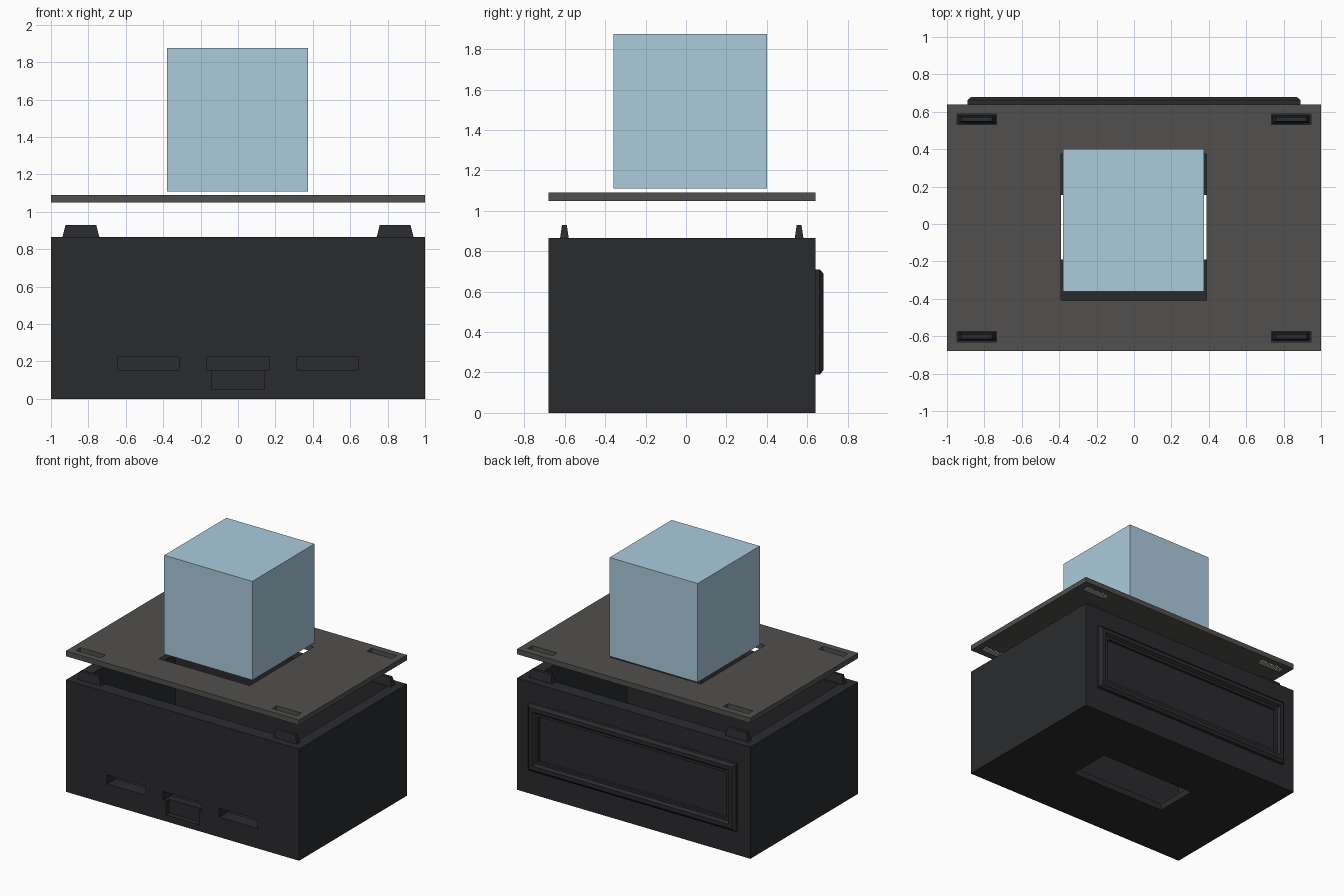
import bpy, bmesh

if "Cube" in bpy.data.objects:
    bpy.data.objects.remove(bpy.data.objects["Cube"])


def material(name, rgb):
    m = bpy.data.materials.new(name)
    m.diffuse_color = (*rgb, 1)
    m.use_nodes = True
    m.node_tree.nodes["Principled BSDF"].inputs["Base Color"].default_value = m.diffuse_color
    return m


CASE = material("charcoal", (0.023, 0.024, 0.027))
LID = material("grey", (0.082, 0.080, 0.075))
BLUE = material("pale_blue", (0.41, 0.60, 0.72))


def loft(name, rings, mat, cap=True):
    """Join successive rings of points into a skin."""
    bm = bmesh.new()
    rows = [[bm.verts.new(p) for p in r] for r in rings]
    for a, b in zip(rows, rows[1:]):
        for i in range(len(a)):
            j = (i + 1) % len(a)
            bm.faces.new((a[i], a[j], b[j], b[i]))
    if cap:
        bm.faces.new(rows[0])
        bm.faces.new(rows[-1])
    bmesh.ops.recalc_face_normals(bm, faces=bm.faces)
    me = bpy.data.meshes.new(name)
    bm.to_mesh(me)
    bm.free()
    ob = bpy.data.objects.new(name, me)
    bpy.context.collection.objects.link(ob)
    if mat:
        me.materials.append(mat)
    return ob


def rect(x0, x1, y0, y1, z):
    return [(x0, y0, z), (x1, y0, z), (x1, y1, z), (x0, y1, z)]


def box(name, x0, x1, y0, y1, z0, z1, mat=None):
    return loft(name, [rect(x0, x1, y0, y1, z0), rect(x0, x1, y0, y1, z1)], mat)


def cut(ob, *bounds):
    """Subtract a box from an object."""
    c = box("cutter", *bounds)
    c.hide_render = True
    mod = ob.modifiers.new("cut", 'BOOLEAN')
    mod.operation = 'DIFFERENCE'
    mod.solver = 'EXACT'
    mod.object = c
    bpy.context.view_layer.objects.active = ob
    bpy.ops.object.modifier_apply(modifier=mod.name)
    bpy.data.objects.remove(c, do_unlink=True)


F, B = -0.68, 0.64   # front and back faces
T = 0.105            # front and back wall thickness

# Open-topped case
case = box("case", -1, 1, F, B, 0, 0.865, CASE)
cut(case, -0.91, 0.91, F + T, B - T, 0.05, 1.0)
# floor opening
cut(case, -0.42, 0.42, -0.19, 0.155, -0.1, 0.1)
# front slots
for x0, x1 in ((-0.645, -0.315), (-0.165, 0.165), (0.315, 0.645)):
    cut(case, x0, x1, F - 0.1, F + T + 0.05, 0.155, 0.225)
# shallow recess under the middle slot
cut(case, -0.143, 0.143, F - 0.1, F + 0.04, 0.05, 0.17)

# Lid with window and tab slots
lid = box("lid", -1, 1, F, B, 1.05, 1.09, LID)
cut(lid, -0.39, 0.388, -0.41, 0.375, 1.0, 1.2)

# Tapered corner tabs and matching lid slots
for sx in (-1, 1):
    for y in (-0.602, 0.560):
        x = sx * 0.84
        loft("corner_tab", [rect(x - 0.1, x + 0.1, y - 0.022, y + 0.022, 0.86),
                            rect(x - 0.082, x + 0.082, y - 0.012, y + 0.012, 0.93)], CASE)
        cut(lid, x - 0.106, x + 0.106, y - 0.028, y + 0.028, 1.0, 1.2)

# Moulded frame on the back: (inset, y) profile swept round a rectangle
profile = [(0, 0.635), (0, 0.662), (0.02, 0.68), (0.05, 0.68),
           (0.065, 0.66), (0.085, 0.66), (0.085, 0.635)]
rings = []
for d, y in profile:
    x, z0, z1 = 0.89 - d, 0.19 + d, 0.71 - d
    rings.append([(-x, y, z0), (x, y, z0), (x, y, z1), (-x, y, z1)])
loft("back_frame", rings + rings[:1], CASE, cap=False).data.validate()

# Floating cube
box("cube", -0.38, 0.375, -0.36, 0.40, 1.11, 1.875, BLUE)
